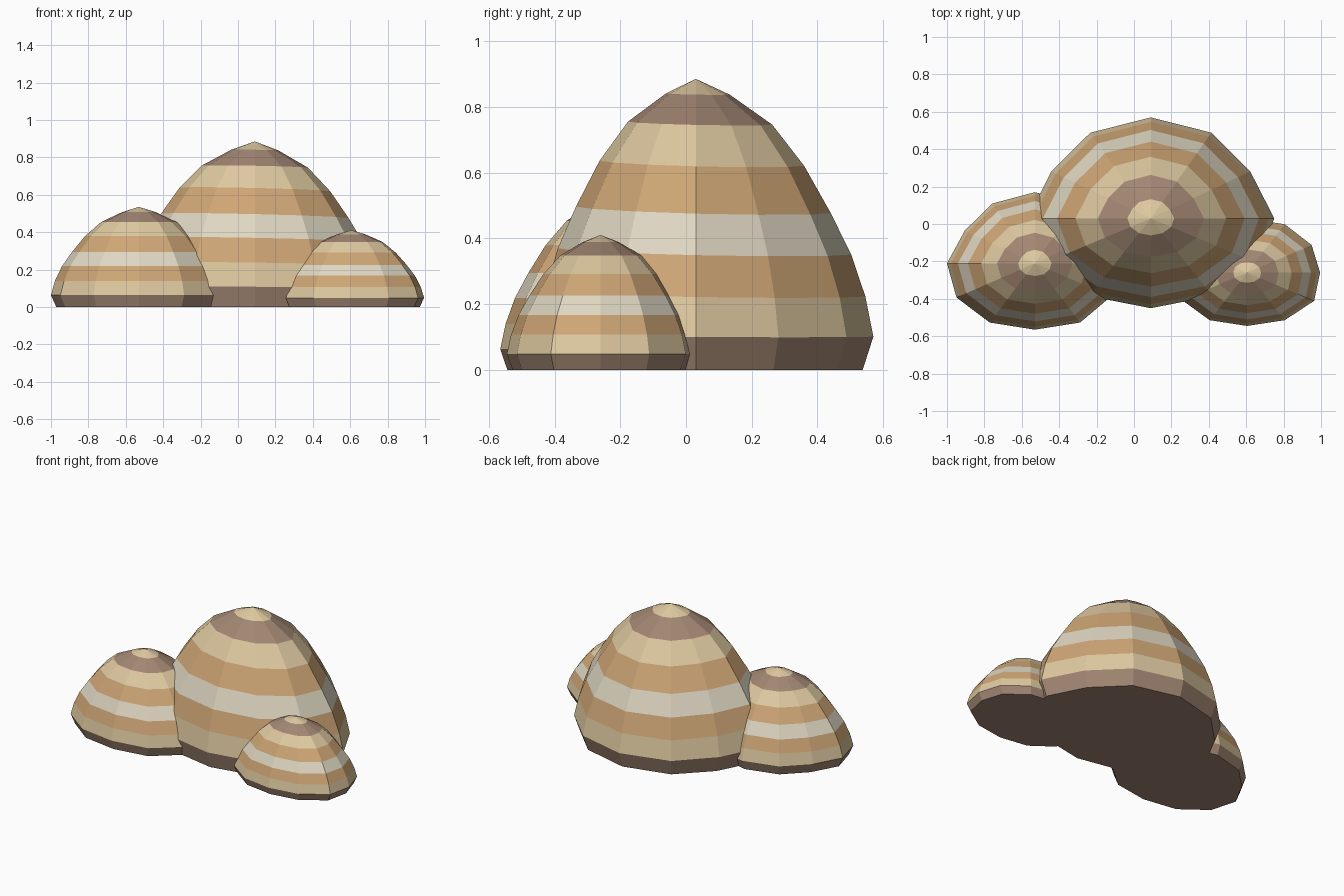
import bpy, bmesh
from math import cos, sin, pi

cube = bpy.data.objects.get("Cube")
if cube:
    bpy.data.objects.remove(cube)


def make_material(name, rgb):
    mat = bpy.data.materials.new(name)
    mat.use_nodes = True
    mat.diffuse_color = (*rgb, 1)
    mat.node_tree.nodes["Principled BSDF"].inputs["Base Color"].default_value = (*rgb, 1)
    return mat


MATERIALS = [
    make_material("brown rock", (0.36, 0.24, 0.17)),
    make_material("tan rock", (0.73, 0.58, 0.35)),
    make_material("orange rock", (0.62, 0.38, 0.18)),
    make_material("cream rock", (0.74, 0.68, 0.54)),
]
BROWN, TAN, ORANGE, CREAM = range(4)

# Shared dome profile: (radius, height) as fractions, and the band above each ring
PROFILE = [(0.94, 0), (1, 0.118), (0.955, 0.26), (0.875, 0.407),
           (0.76, 0.55), (0.61, 0.71), (0.43, 0.848), (0.19, 0.948)]
BANDS = [BROWN, TAN, ORANGE, CREAM, ORANGE, TAN, BROWN, TAN]
SIDES = 12


def make_mound(name, peak, rx, ry_back, ry_front, bulge, tilt=(0, 0)):
    """Faceted dome; bulge scales the radius at chosen corner numbers."""
    px, py, height = peak
    bm = bmesh.new()
    rings = []
    for r, h in PROFILE:
        ring = []
        for i in range(SIDES):
            a = 2 * pi * i / SIDES
            k = r * bulge.get(i, 1)
            ry = ry_back if i <= SIDES / 2 else ry_front
            lean = (tilt[0] * cos(a) + tilt[1] * sin(a)) * sin(pi * h)
            ring.append(bm.verts.new((px + rx * k * cos(a),
                                      py + ry * k * sin(a), h * height + lean)))
        rings.append(ring)
    # Banded walls
    for low, high, band in zip(rings, rings[1:], BANDS):
        for i in range(SIDES):
            j = (i + 1) % SIDES
            bm.faces.new((low[i], low[j], high[j], high[i])).material_index = band
    # Pointed cap and flat underside
    tip = bm.verts.new(peak)
    for i in range(SIDES):
        face = bm.faces.new((rings[-1][i], rings[-1][(i + 1) % SIDES], tip))
        face.material_index = BANDS[-1]
    bm.faces.new(rings[0][::-1]).material_index = BROWN
    mesh = bpy.data.meshes.new(name)
    bm.to_mesh(mesh)
    bm.free()
    for mat in MATERIALS:
        mesh.materials.append(mat)
    obj = bpy.data.objects.new(name, mesh)
    bpy.context.collection.objects.link(obj)
    return obj


make_mound("large_mound", (0.09, 0.03, 0.885), 0.66, 0.54, 0.48,
           {1: 0.93, 2: 0.98, 4: 0.98, 5: 0.93}, (-0.012, -0.01))
make_mound("medium_mound", (-0.53, -0.21, 0.535), 0.47, 0.38, 0.355,
           {1: 0.93, 2: 0.97, 4: 0.97, 5: 0.92, 7: 1.03, 8: 1.03, 10: 1.03})
make_mound("small_mound", (0.605, -0.26, 0.41), 0.39, 0.29, 0.285,
           {1: 1.02, 2: 1.03, 4: 1.03, 5: 1.02, 7: 1.03, 8: 1.03, 10: 1.03, 11: 1.06})
